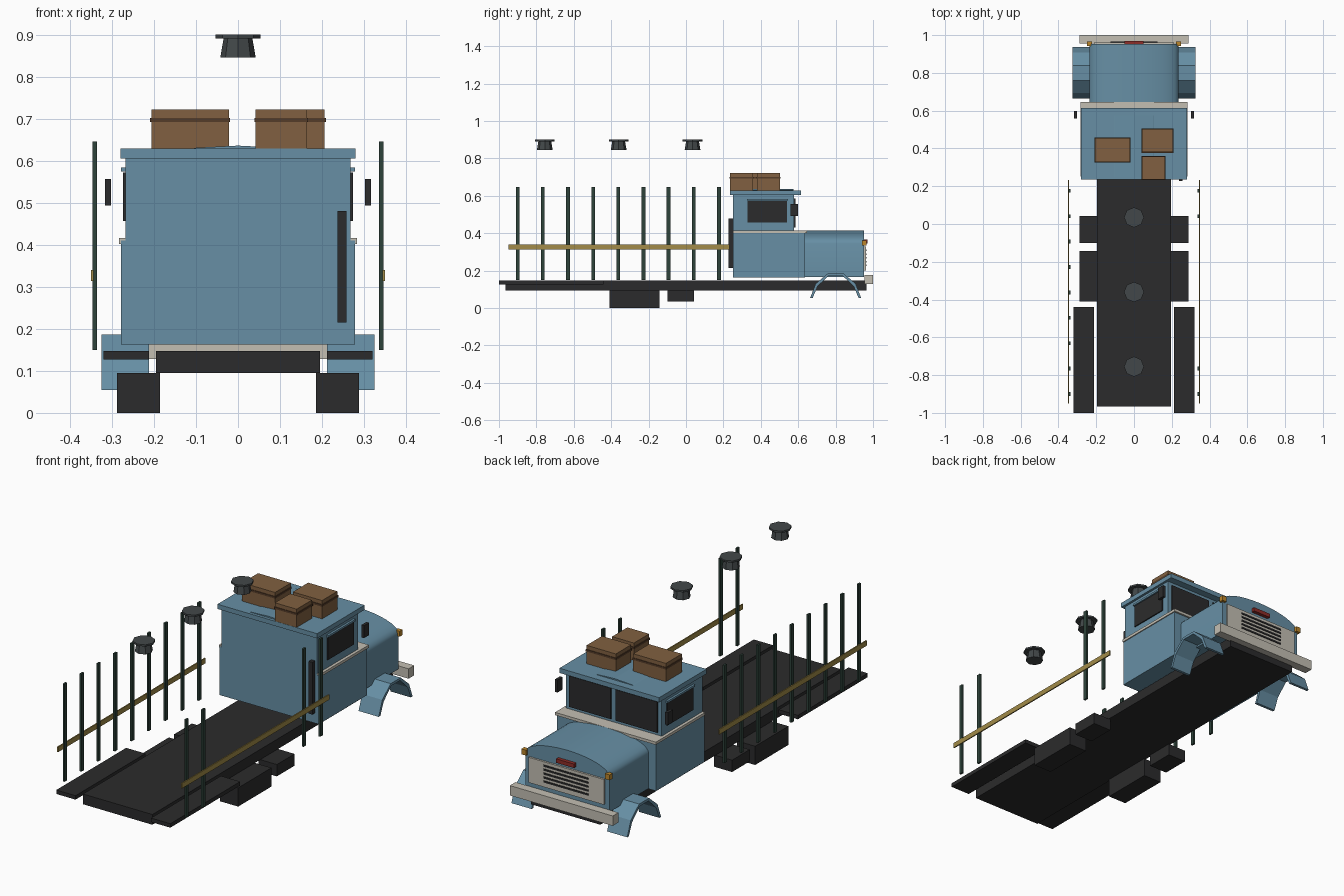
import bpy, bmesh, math
from mathutils import Vector

cube = bpy.data.objects.get("Cube")
if cube:
    bpy.data.objects.remove(cube, do_unlink=True)


def material(name, rgb):
    m = bpy.data.materials.new(name)
    m.use_nodes = True
    m.diffuse_color = (*rgb, 1)
    m.node_tree.nodes["Principled BSDF"].inputs["Base Color"].default_value = (*rgb, 1)
    return m


blue = material("dusty blue paint", (0.135, 0.275, 0.375))
cream = material("cream trim", (0.55, 0.52, 0.45))
charcoal = material("charcoal", (0.024, 0.024, 0.025))
brown = material("crate brown", (0.22, 0.118, 0.052))
dark_brown = material("crate band", (0.09, 0.045, 0.022))
green = material("dark green", (0.027, 0.055, 0.042))
gold = material("gold rail", (0.36, 0.26, 0.065))
grey = material("vent grey", (0.055, 0.064, 0.067))
red = material("badge red", (0.27, 0.026, 0.021))
amber = material("lamp amber", (0.5, 0.24, 0.025))


def finish(name, bm, mat):
    bmesh.ops.recalc_face_normals(bm, faces=bm.faces)
    mesh = bpy.data.meshes.new(name)
    bm.to_mesh(mesh)
    bm.free()
    mesh.materials.append(mat)
    obj = bpy.data.objects.new(name, mesh)
    bpy.context.collection.objects.link(obj)
    return obj


def box(name, x, y, z, mat):
    """Box from (min, max) ranges."""
    bm = bmesh.new()
    bmesh.ops.create_cube(bm, size=1)
    for v in bm.verts:
        v.co = Vector([(r[0] + r[1]) / 2 + c * (r[1] - r[0]) for c, r in zip(v.co, (x, y, z))])
    return finish(name, bm, mat)


def pair(name, x, y, z, mat):
    """The same box on both sides."""
    box("left_" + name, x, y, z, mat)
    box("right_" + name, (-x[1], -x[0]), y, z, mat)


def prism(name, points, span, mat, along_y=True):
    """Extrude an outline of (x, z) along y, or of (y, z) along x."""
    bm = bmesh.new()
    place = (lambda p, d: (p[0], d, p[1])) if along_y else (lambda p, d: (d, p[0], p[1]))
    ends = [[bm.verts.new(place(p, d)) for p in points] for d in span]
    n = len(points)
    bm.faces.new(ends[0])
    bm.faces.new(ends[1])
    for i in range(n):
        j = (i + 1) % n
        bm.faces.new((ends[0][i], ends[0][j], ends[1][j], ends[1][i]))
    return finish(name, bm, mat)


def smooth(obj):
    bpy.context.view_layer.objects.active = obj
    for o in bpy.context.selected_objects:
        o.select_set(False)
    obj.select_set(True)
    bpy.ops.object.shade_smooth_by_angle(angle=math.radians(35))


# Chassis, rear fender plates and side tanks
box("chassis_deck", (-0.195, 0.195), (-0.965, 0.965), (0.095, 0.147), charcoal)
pair("rear_fender", (0.212, 0.32), (-1, -0.44), (0.127, 0.147), charcoal)
pair("fuel_tank", (0.186, 0.288), (-0.41, -0.143), (0, 0.095), charcoal)
pair("tool_box", (0.186, 0.288), (-0.1, 0.042), (0.035, 0.095), charcoal)

# Cab
box("cab_lower", (-0.278, 0.278), (0.25, 0.637), (0.163, 0.41), blue)
box("cab_upper", (-0.268, 0.268), (0.25, 0.578), (0.405, 0.61), blue)
box("belt_trim", (-0.283, 0.283), (0.251, 0.646), (0.402, 0.416), cream)
box("cab_roof", (-0.28, 0.28), (0.235, 0.615), (0.605, 0.629), blue)
prism("roof_crown", [(-0.12, 0.625), (0.12, 0.625), (0.1, 0.631), (0, 0.636), (-0.1, 0.631)],
      (0.25, 0.575), blue)
pair("side_window", (0.266, 0.274), (0.33, 0.54), (0.457, 0.572), charcoal)
pair("window_drip_rail", (0.266, 0.279), (0.325, 0.545), (0.574, 0.584), blue)
pair("windscreen", (0.013, 0.248), (0.577, 0.585), (0.43, 0.587), charcoal)
pair("mirror", (0.302, 0.317), (0.558, 0.598), (0.493, 0.556), charcoal)
box("exhaust_stack", (0.237, 0.258), (0.228, 0.25), (0.215, 0.48), charcoal)

# Arched hood
arch = [(0.236 * math.cos(t * math.pi / 16), 0.345 + 0.071 * math.sin(t * math.pi / 16))
        for t in range(17)]
smooth(prism("hood", [(-0.236, 0.165), (0.236, 0.165)] + arch, (0.636, 0.952), blue))

# Nose: grille, badge, lamps, bumper
box("grille", (-0.212, 0.212), (0.945, 0.962), (0.2, 0.328), cream)
for i in range(5):
    z = 0.224 + i * 0.02
    box(f"grille_slot_{i + 1}", (-0.125, 0.125), (0.96, 0.965), (z, z + 0.009), charcoal)
box("nose_badge", (-0.05, 0.05), (0.95, 0.97), (0.346, 0.366), red)
pair("marker_lamp", (0.222, 0.248), (0.942, 0.966), (0.335, 0.362), amber)
box("bumper", (-0.289, 0.289), (0.955, 1), (0.128, 0.178), cream)

# Front wheel arches, bent from flat panels
outer = [(-0.136, 0.055), (-0.107, 0.13), (-0.04, 0.187), (0.04, 0.187), (0.107, 0.13), (0.136, 0.055)]
inner = [(y * 0.9, z - 0.013 if z > 0.1 else z) for y, z in reversed(outer)]
outline = [(y + 0.8, z) for y, z in outer + inner]
for side, span in (("left", (0.212, 0.325)), ("right", (-0.325, -0.212))):
    prism(side + "_front_fender", outline, span, blue, along_y=False)

# Roof crates with bands
crates = [((-0.206, -0.022), (0.328, 0.455)),
          ((0.042, 0.206), (0.38, 0.503)),
          ((0.042, 0.164), (0.236, 0.358))]
for i, (x, y) in enumerate(crates):
    box(f"crate_{i + 1}", x, y, (0.628, 0.722), brown)
    box(f"crate_band_{i + 1}", (x[0] - 0.003, x[1] + 0.003), (y[0] - 0.003, y[1] + 0.003),
        (0.692, 0.702), dark_brown)

# Stake posts: a full row on the right, a gap in the middle on the left
for i in range(9):
    y = -0.9 + i * 0.1345
    box(f"right_stake_{i + 1}", (-0.346, -0.336), (y - 0.01, y + 0.01), (0.15, 0.646), green)
    if i < 2 or i > 6:
        box(f"left_stake_{i + 1}", (0.336, 0.346), (y - 0.01, y + 0.01), (0.15, 0.646), green)
pair("side_rail", (0.344, 0.35), (-0.95, 0.232), (0.314, 0.34), gold)

# Overhead vents: flared body under a flat cap
for i, y in enumerate((0.035, -0.36, -0.755)):
    for part, low, high, z0, z1 in (("body", 0.042, 0.034, 0.846, 0.893),
                                    ("cap", 0.053, 0.053, 0.891, 0.9)):
        bm = bmesh.new()
        bmesh.ops.create_cone(bm, cap_ends=True, segments=8, radius1=low, radius2=high, depth=z1 - z0)
        bmesh.ops.translate(bm, verts=bm.verts, vec=(0, y, (z0 + z1) / 2))
        finish(f"vent_{part}_{i + 1}", bm, grey)
